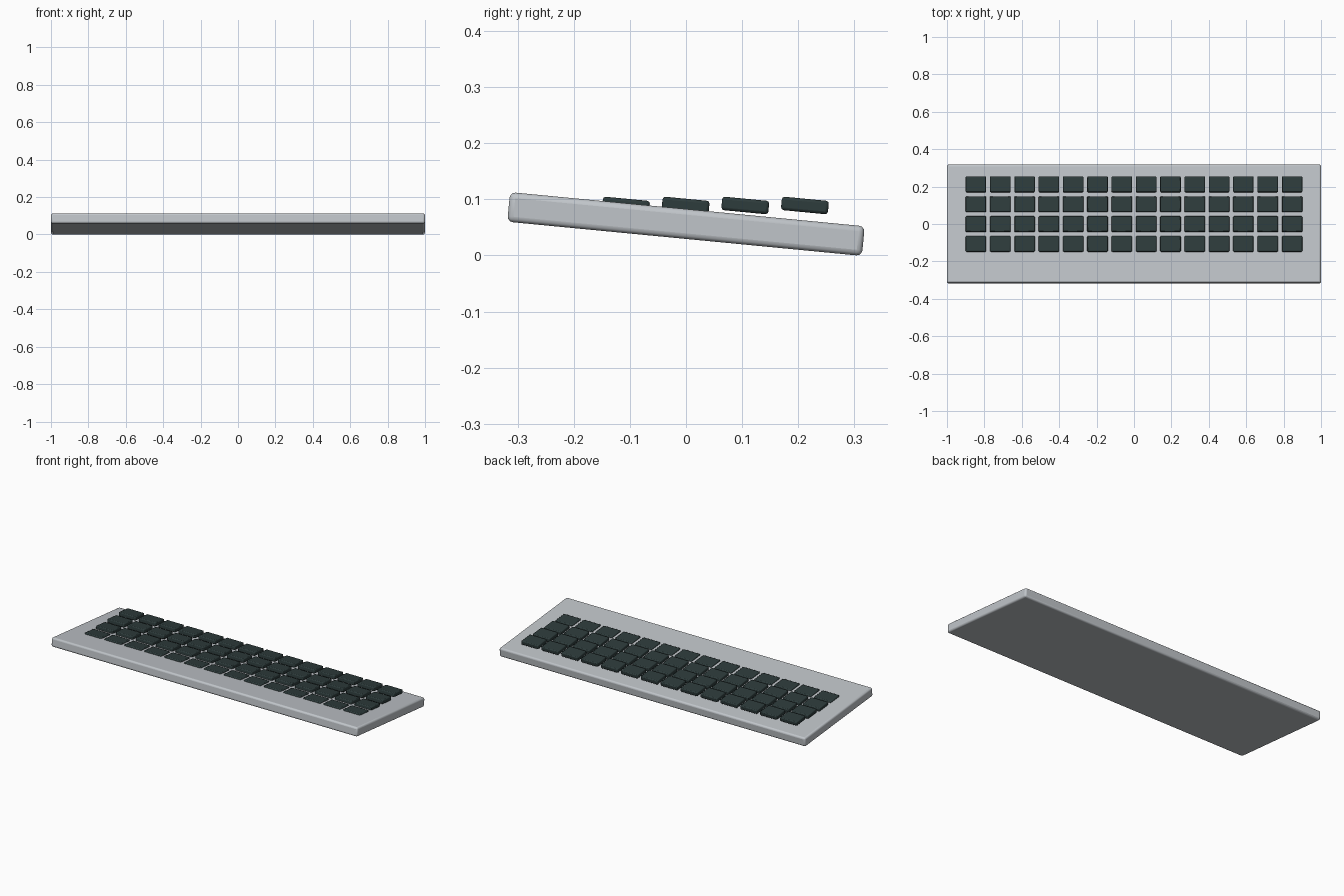
import bpy
import math

if "Cube" in bpy.data.objects:
    bpy.data.objects.remove(bpy.data.objects["Cube"])

TILT = math.radians(-5.5)


def material(name, rgb):
    m = bpy.data.materials.new(name)
    m.diffuse_color = (*rgb, 1.0)
    m.use_nodes = True
    m.node_tree.nodes["Principled BSDF"].inputs["Base Color"].default_value = m.diffuse_color
    return m


def slab(name, loc, size, bevel, segments, mat):
    # Tilted box with rounded edges
    bpy.ops.mesh.primitive_cube_add(size=1, location=loc)
    ob = bpy.context.object
    ob.name = name
    ob.scale = size
    bpy.ops.object.transform_apply(location=False, rotation=False, scale=True)
    ob.rotation_euler.x = TILT
    mod = ob.modifiers.new("rounded_edges", 'BEVEL')
    mod.width = bevel
    mod.segments = segments
    ob.data.materials.append(mat)
    return ob


silver = material("silver_grey", (0.53, 0.56, 0.59))
dark = material("dark_slate", (0.027, 0.045, 0.045))

# Case
case = slab("case", (0, 0, 0.056), (2.0, 0.635, 0.053), 0.01, 3, silver)
bpy.ops.object.shade_smooth_by_angle(angle=math.radians(35))

# Keys: four level rows of fourteen, each key tilted like the case
first_key = None
for row in range(4):
    for col in range(14):
        loc = (-0.845 + 0.13 * col, -0.107 + 0.1063 * row, 0.089)
        if first_key is None:
            first_key = slab("key_1_1", loc, (0.11, 0.084, 0.024), 0.005, 2, dark)
            bpy.ops.object.shade_smooth_by_angle(angle=math.radians(35))
        else:
            key = first_key.copy()
            key.name = f"key_{row + 1}_{col + 1}"
            key.location = loc
            bpy.context.collection.objects.link(key)
